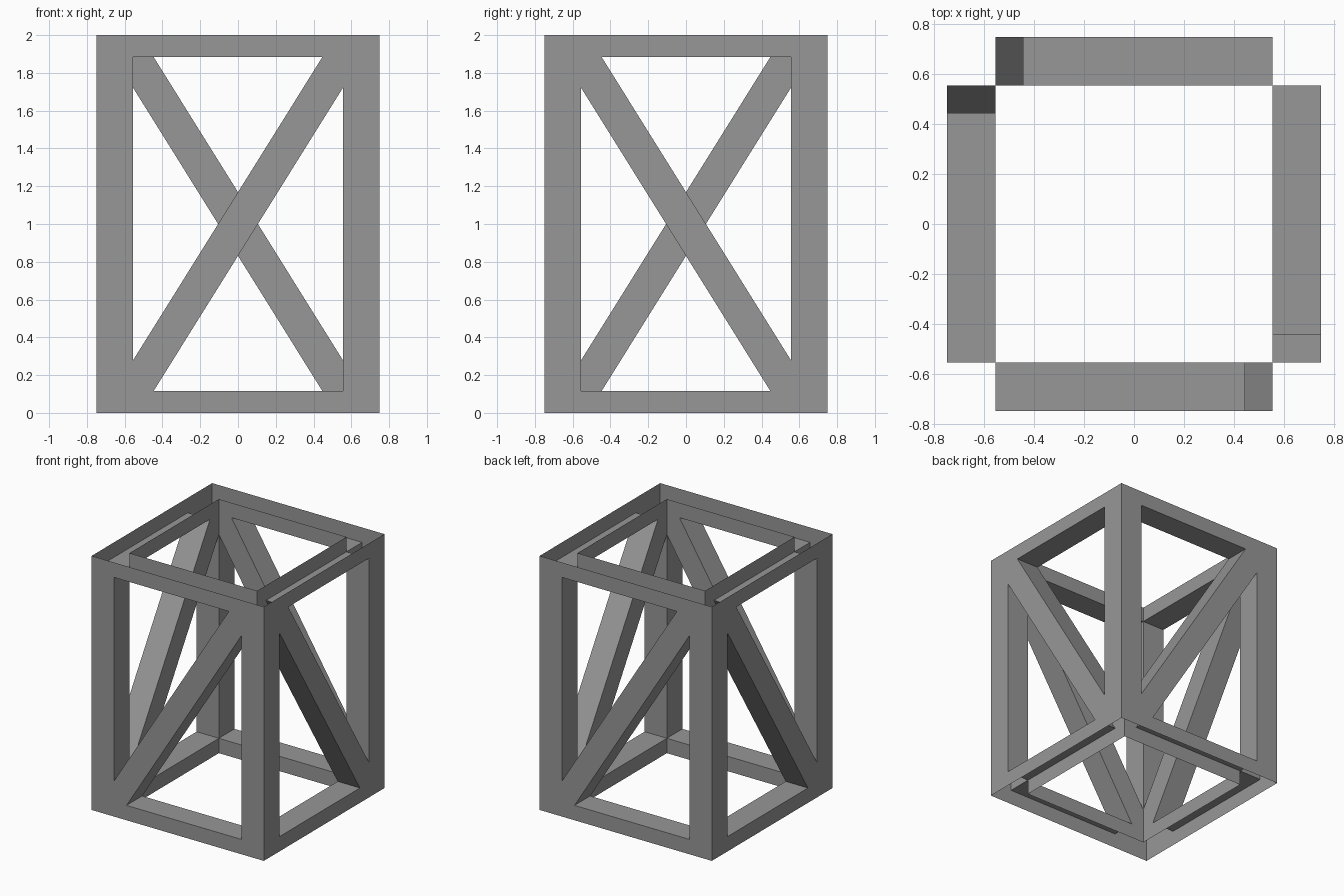
import bpy, bmesh

if "Cube" in bpy.data.objects:
    bpy.data.objects.remove(bpy.data.objects["Cube"])

OUT, INN = 0.75, 0.556      # outer skin / inner skin distance from the axis
H, RAIL = 2.0, 0.117        # height, rail height
TIP, LOW = 0.446, 0.278     # where the diagonal meets the rails / the posts

# Dark grey paint
paint = bpy.data.materials.new("dark_grey")
paint.diffuse_color = (0.31, 0.31, 0.31, 1)
paint.use_nodes = True
paint.node_tree.nodes["Principled BSDF"].inputs["Base Color"].default_value = paint.diffuse_color


def opposite(points):
    """Half turn of a front-view outline about the panel centre."""
    return [(-x, H - z) for x, z in points]


# Front-view outlines: rails plus diagonal as one Z shape, posts, two openings
half_brace = [(-INN, 0), (INN, 0), (INN, RAIL), (-TIP, RAIL), (INN, H - LOW)]
brace = half_brace + opposite(half_brace)
post = [(-OUT, 0), (-INN, 0), (-INN, LOW), (-INN, H - RAIL), (-INN, H), (-OUT, H)]
opening = [(-INN, LOW), (TIP, H - RAIL), (-INN, H - RAIL)]


def make_panel(name, place, flip):
    bm = bmesh.new()

    def face(points):
        bm.faces.new([bm.verts.new(place(*p)) for p in points])

    # Outer skin: posts and brace
    for outline in (post, opposite(post), brace):
        face([(x, -OUT, z) for x, z in outline])
    # Inner skin: brace only, the channel ends stay open
    face([(x, -INN, z) for x, z in reversed(brace)])
    # Walls around both triangular openings
    for loop in (opening, opposite(opening)):
        for a, b in zip(loop, loop[1:] + loop[:1]):
            face([(a[0], -OUT, a[1]), (b[0], -OUT, b[1]),
                  (b[0], -INN, b[1]), (a[0], -INN, a[1])])
    bmesh.ops.remove_doubles(bm, verts=bm.verts, dist=0.0005)
    if flip:
        bmesh.ops.reverse_faces(bm, faces=bm.faces)
    mesh = bpy.data.meshes.new(name)
    bm.to_mesh(mesh)
    bm.free()
    mesh.materials.append(paint)
    bpy.context.collection.objects.link(bpy.data.objects.new(name, mesh))


# Four sides; neighbours mirror each other across the corner
make_panel("front_panel", lambda x, y, z: (x, y, z), False)
make_panel("back_panel", lambda x, y, z: (-x, -y, z), False)
make_panel("right_panel", lambda x, y, z: (-y, -x, z), True)
make_panel("left_panel", lambda x, y, z: (y, x, z), True)
